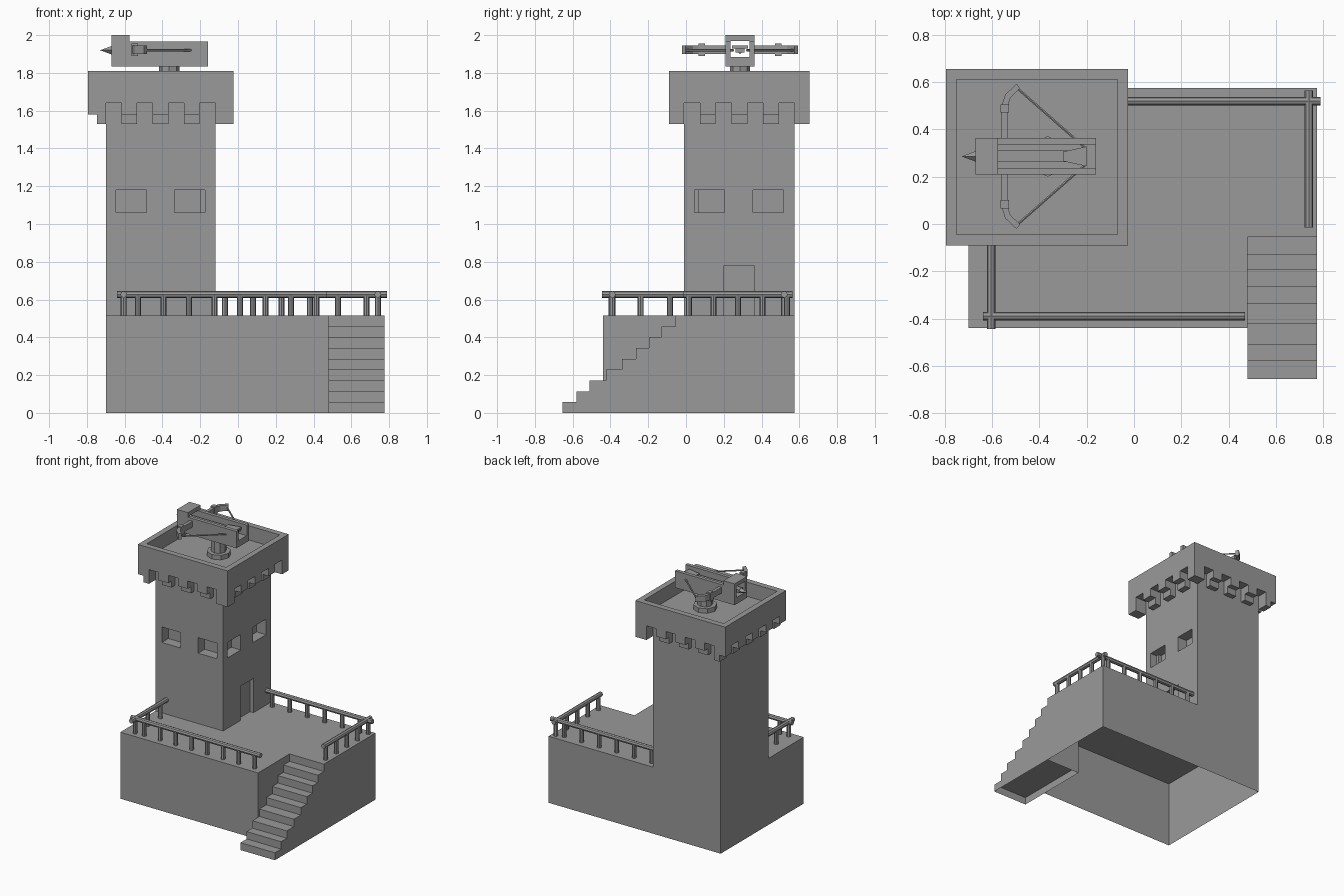
import bpy, bmesh
from mathutils import Vector, Matrix

if "Cube" in bpy.data.objects:
    bpy.data.objects.remove(bpy.data.objects["Cube"])

stone = bpy.data.materials.new("stone_grey")
stone.use_nodes = True
GREY = (0.32, 0.32, 0.32, 1)
stone.diffuse_color = GREY
stone.node_tree.nodes["Principled BSDF"].inputs["Base Color"].default_value = GREY


def finish(name, bm):
    bmesh.ops.recalc_face_normals(bm, faces=bm.faces)
    mesh = bpy.data.meshes.new(name)
    bm.to_mesh(mesh)
    bm.free()
    mesh.materials.append(stone)
    ob = bpy.data.objects.new(name, mesh)
    bpy.context.collection.objects.link(ob)
    return ob


def box(bm, x0, x1, y0, y1, z0, z1):
    size = Matrix.Diagonal((x1 - x0, y1 - y0, z1 - z0, 1))
    place = Matrix.Translation(((x0 + x1) / 2, (y0 + y1) / 2, (z0 + z1) / 2))
    return bmesh.ops.create_cube(bm, size=1, matrix=place @ size)["verts"]


def rod(bm, a, b, r, r2=None, sides=8):
    a, b = Vector(a), Vector(b)
    turn = (b - a).to_track_quat('Z', 'Y').to_matrix().to_4x4()
    bmesh.ops.create_cone(bm, cap_ends=True, segments=sides, radius1=r,
                          radius2=r if r2 is None else r2, depth=(b - a).length,
                          matrix=Matrix.Translation((a + b) / 2) @ turn)


def prism(bm, outline, z0, z1, bottom=True):
    low = [bm.verts.new((x, y, z0)) for x, y in outline]
    high = [bm.verts.new((x, y, z1)) for x, y in outline]
    bm.faces.new(high)
    if bottom:
        bm.faces.new(low[::-1])
    for i in range(len(low)):
        j = (i + 1) % len(low)
        bm.faces.new((low[i], low[j], high[j], high[i]))


# Main dimensions
X0, X1, Y0, Y1 = -0.70, 0.775, -0.44, 0.575
TX, TY = -0.12, -0.01
DECK = 0.515
STAIR_X, STAIR_Y = 0.48, -0.055

# Hollow platform with a notch for the stairs, open underneath
bm = bmesh.new()
prism(bm, [(X0, Y0), (STAIR_X, Y0), (STAIR_X, STAIR_Y), (X1, STAIR_Y), (X1, Y1), (X0, Y1)],
      0, DECK, bottom=False)
finish("platform", bm)

# Stairs: stacked slabs, the lowest one open underneath
bm = bmesh.new()
fronts = [-0.655, -0.58, -0.51, -0.423, -0.338, -0.265, -0.195, -0.13]
rise = DECK / 9
for i, y in enumerate(fronts):
    prism(bm, [(STAIR_X, y), (X1, y), (X1, STAIR_Y), (STAIR_X, STAIR_Y)],
          i * rise, (i + 1) * rise, bottom=i > 0)
finish("stairs", bm)

# Tower with window and door recesses
bm = bmesh.new()
box(bm, X0, TX, TY, Y1, DECK, 1.66)
tower = finish("tower", bm)
bm = bmesh.new()
DEPTH = 0.08
for x in (-0.645, -0.335):
    box(bm, x, x + 0.16, TY - 0.1, TY + DEPTH, 1.06, 1.18)
for y in (0.045, 0.355):
    box(bm, TX - DEPTH, TX + 0.1, y, y + 0.16, 1.06, 1.18)
box(bm, TX - 0.03, TX + 0.1, 0.2, 0.36, DECK - 0.1, 0.78)
cutter = finish("opening_cutter", bm)
cutter.hide_render = True
cut = tower.modifiers.new("openings", 'BOOLEAN')
cut.operation = 'DIFFERENCE'
cut.solver = 'EXACT'
cut.object = cutter
bpy.context.view_layer.objects.active = tower
bpy.ops.object.modifier_apply(modifier=cut.name)
bpy.data.objects.remove(cutter)

# Parapet with sunken roof floor
PX0, PX1, PY0, PY1 = -0.795, -0.025, -0.09, 0.655
UNDER, STEP, LOW = 1.64, 1.58, 1.53
bm = bmesh.new()
box(bm, PX0, PX1, PY0, PY1, UNDER, 1.81)
bm.normal_update()
top = [f for f in bm.faces if f.normal.z > 0.9]
bmesh.ops.inset_region(bm, faces=top, thickness=0.063)
ext = bmesh.ops.extrude_face_region(bm, geom=top)
verts = [v for v in ext["geom"] if isinstance(v, bmesh.types.BMVert)]
bmesh.ops.translate(bm, verts=verts, vec=(0, 0, -0.11))
bmesh.ops.delete(bm, geom=[f for f in top if f.is_valid], context='FACES')
finish("parapet", bm)

# Stepped corbels under the parapet, three per side plus the corners
bm = bmesh.new()
ux, uy = (TX - X0) / 7, (Y1 - TY) / 7
for i in (1, 3, 5):
    xa, ya = X0 + i * ux, TY + i * uy
    for wall, edge in ((TY, PY0), (Y1, PY1)):
        mid = (wall + edge) / 2
        box(bm, xa, xa + ux, min(wall, edge), max(wall, edge), STEP, UNDER)
        box(bm, xa, xa + ux, min(wall, mid), max(wall, mid), LOW, STEP)
    for wall, edge in ((X0, PX0), (TX, PX1)):
        mid = (wall + edge) / 2
        box(bm, min(wall, edge), max(wall, edge), ya, ya + uy, STEP, UNDER)
        box(bm, min(wall, mid), max(wall, mid), ya, ya + uy, LOW, STEP)
for ya, yb in ((PY0, TY), (Y1, PY1)):
    box(bm, TX, PX1, ya, yb, LOW, UNDER)
    box(bm, PX0, X0, ya, yb, STEP, UNDER)
    box(bm, (PX0 + X0) / 2, X0, ya, yb, LOW, STEP)
finish("corbels", bm)


# Railings: a handrail and evenly spaced posts
def railing(name, a, b, first, step, count):
    bm = bmesh.new()
    z = 0.627
    rod(bm, (*a, z), (*b, z), 0.018)
    for i in range(count):
        x, y = first[0] + step[0] * i, first[1] + step[1] * i
        rod(bm, (x, y, DECK), (x, y, z), 0.016)
    finish(name, bm)


railing("front_railing", (-0.64, -0.39), (0.47, -0.39), (-0.53, -0.39), (0.135, 0), 8)
railing("right_railing", (-0.605, -0.445), (-0.605, TY), (-0.605, -0.395), (0, 0.155), 3)
railing("back_railing", (TX, 0.52), (0.79, 0.52), (-0.07, 0.52), (0.15, 0), 6)
railing("left_railing", (0.74, -0.015), (0.74, 0.565), (0.74, 0.015), (0, 0.13), 5)

# Turret pedestal
CY = 0.286
bm = bmesh.new()
rod(bm, (-0.365, CY, 1.70), (-0.365, CY, 1.735), 0.085)
rod(bm, (-0.365, CY, 1.735), (-0.365, CY, 1.84), 0.054)
finish("turret_pedestal", bm)

# Bolt thrower body: open channel with a square frame at the muzzle
bm = bmesh.new()
box(bm, -0.575, -0.16, CY - 0.077, CY + 0.077, 1.835, 1.885)
box(bm, -0.67, -0.575, CY - 0.077, CY + 0.077, 1.835, 1.885)
box(bm, -0.67, -0.575, CY - 0.077, CY + 0.077, 1.97, 2.0)
for s in (-1, 1):
    ya, yb = sorted((CY + s * 0.05, CY + s * 0.077))
    box(bm, -0.575, -0.16, ya, yb, 1.885, 1.965)
    box(bm, -0.67, -0.575, ya, yb, 1.885, 1.97)
finish("launcher_body", bm)

# Bolt with pointed head
bm = bmesh.new()
box(bm, -0.67, -0.21, CY - 0.024, CY + 0.024, 1.907, 1.932)
rod(bm, (-0.67, CY, 1.92), (-0.73, CY, 1.92), 0.022, 0, 4)
finish("bolt", bm)

# Trigger claw holding the string
bm = bmesh.new()
prism(bm, [(-0.3, CY - 0.02), (-0.2, CY - 0.042), (-0.2, CY + 0.042), (-0.3, CY + 0.02)],
      1.93, 1.945)
finish("trigger", bm)

# Bow limbs and strings, mirrored about the body
inner = [(-0.56, 0.07), (-0.56, 0.215), (-0.545, 0.262), (-0.497, 0.307)]
outer = [(-0.482, 0.288), (-0.523, 0.248), (-0.535, 0.21), (-0.535, 0.07)]
for side, s in (("right", -1), ("left", 1)):
    bm = bmesh.new()
    prism(bm, [(x, CY + s * y) for x, y in inner + outer], 1.9, 1.945)
    ya, yb = sorted((CY + s * 0.185, CY + s * 0.22))
    box(bm, -0.565, -0.53, ya, yb, 1.89, 1.955)
    finish(side + "_bow_limb", bm)
    bm = bmesh.new()
    rod(bm, (-0.49, CY + s * 0.285, 1.92), (-0.205, CY + s * 0.035, 1.92), 0.006, sides=6)
    finish(side + "_bow_string", bm)
